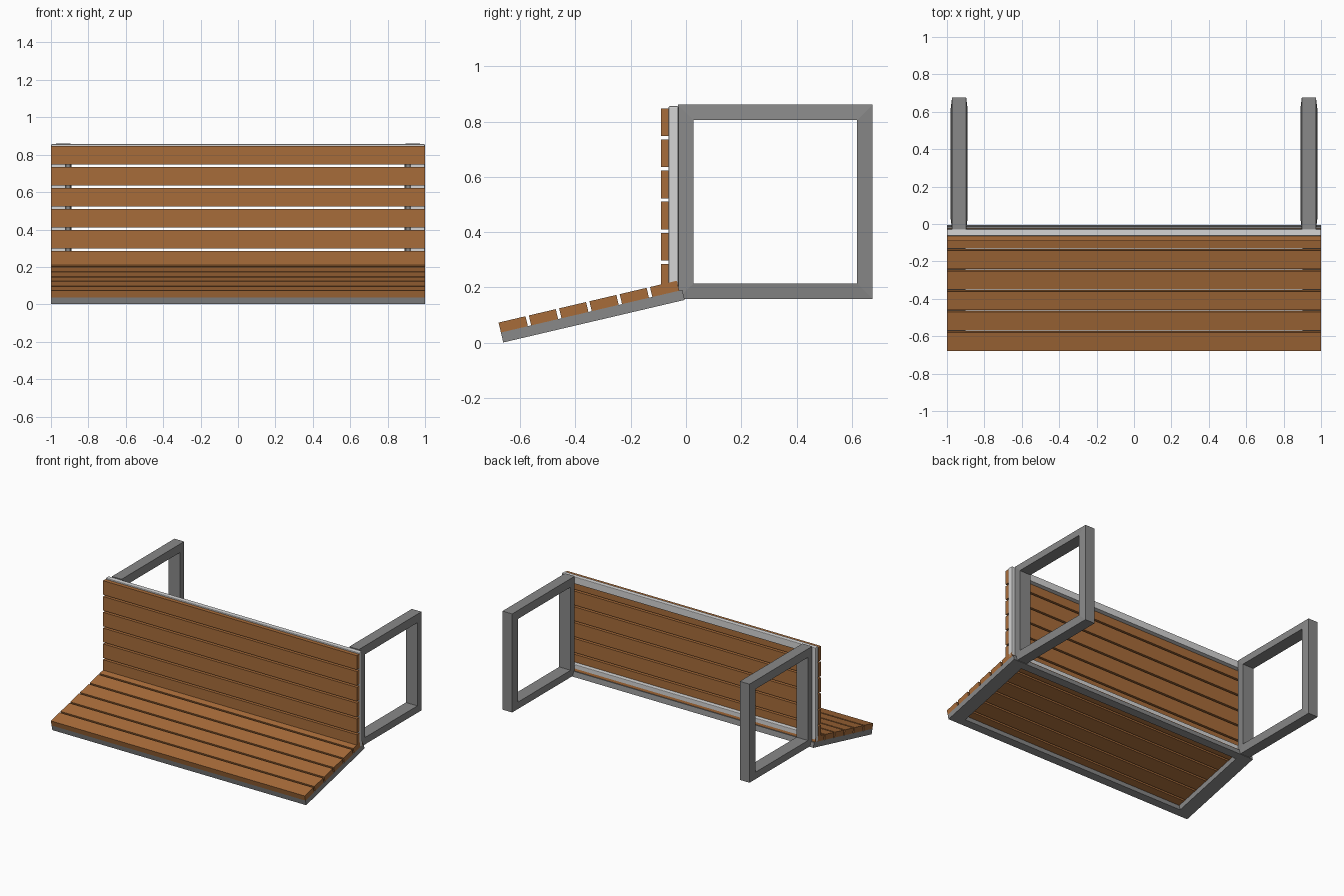
import bpy, math
from mathutils import Matrix, Vector

if "Cube" in bpy.data.objects:
    bpy.data.objects.remove(bpy.data.objects["Cube"])


def material(name, col):
    m = bpy.data.materials.new(name)
    m.diffuse_color = (*col, 1)
    m.use_nodes = True
    m.node_tree.nodes["Principled BSDF"].inputs["Base Color"].default_value = m.diffuse_color
    return m


GREY = material("dark grey steel", (0.25, 0.25, 0.25))
LIGHT = material("light grey steel", (0.66, 0.66, 0.66))
WOOD = material("brown wood", (0.39, 0.15, 0.042))


def add_mesh(name, verts, faces, mat, matrix, bevel=0):
    me = bpy.data.meshes.new(name)
    me.from_pydata(verts, [], faces)
    me.materials.append(mat)
    ob = bpy.data.objects.new(name, me)
    bpy.context.collection.objects.link(ob)
    ob.matrix_world = matrix
    if bevel:
        b = ob.modifiers.new("soft edges", 'BEVEL')
        b.width, b.segments = bevel, 2
    return ob


def ring(name, size, bar, t_out, t_in, mat, matrix, bevel=0):
    """Rectangular frame in local XY centred on origin; t_* = half thickness in Z."""
    a, b = size[0] / 2, size[1] / 2
    corners = [(-1, -1), (1, -1), (1, 1), (-1, 1)]
    v = []
    for da, db, t in ((0, 0, t_out), (bar[0], bar[1], t_in)):
        for z in (-t, t):
            v += [(sx * (a - da), sy * (b - db), z) for sx, sy in corners]
    f = []
    # loops: 0 outer low, 4 outer high, 8 inner low, 12 inner high
    for i in range(4):
        j = (i + 1) % 4
        f += [(i, j, 4 + j, 4 + i), (4 + i, 4 + j, 12 + j, 12 + i),
              (12 + i, 12 + j, 8 + j, 8 + i), (8 + i, 8 + j, j, i)]
    return add_mesh(name, v, f, mat, matrix, bevel)


def box(name, lo, hi, mat, matrix):
    v = [(x, y, z) for z in (lo[2], hi[2])
         for x, y in ((lo[0], lo[1]), (hi[0], lo[1]), (hi[0], hi[1]), (lo[0], hi[1]))]
    f = [(3, 2, 1, 0), (4, 5, 6, 7), (0, 1, 5, 4), (1, 2, 6, 5), (2, 3, 7, 6), (3, 0, 4, 7)]
    return add_mesh(name, v, f, mat, matrix)


def plane_matrix(origin, angle):
    # local X = world X, local Y = up the panel, local Z = panel normal
    return Matrix.Translation(Vector(origin)) @ Matrix.Rotation(angle, 4, 'X')


def slats(prefix, m, start, z0, z1):
    for i in range(6):
        y = start + i * 0.1125
        box(f"{prefix}_slat_{i + 1}", (-1, y, z0), (1, y + 0.1, z1), WOOD, m)


# sloping seat: frame with six slats on top
L = 0.674
seat = plane_matrix((0, -0.661, 0.001), math.radians(13.2))
ring("seat_frame", (2, L), (0.1, 0.05), 0.0185, 0.0185, GREY,
     seat @ Matrix.Translation((0, L / 2, 0.0185)))
slats("seat", seat, 0.0, 0.037, 0.074)

# upright back: light frame with six slats in front
back = plane_matrix((0, -0.028, 0.182), math.radians(90))
ring("back_frame", (2, L), (0.08, 0.05), 0.0175, 0.0175, LIGHT,
     back @ Matrix.Translation((0, L / 2, 0.0175)), 0.005)
slats("back", back, 0.003, 0.035, 0.063)

# square side loops behind the back, slightly tapered outward
for side, x in (("left", -0.935), ("right", 0.935)):
    m = Matrix.Translation((x, 0.323, 0.51)) @ Matrix(
        ((0, 0, 1, 0), (1, 0, 0, 0), (0, 1, 0, 0), (0, 0, 0, 1)))
    ring(f"{side}_support_loop", (0.704, 0.702), (0.056, 0.055), 0.038, 0.045, GREY, m)
